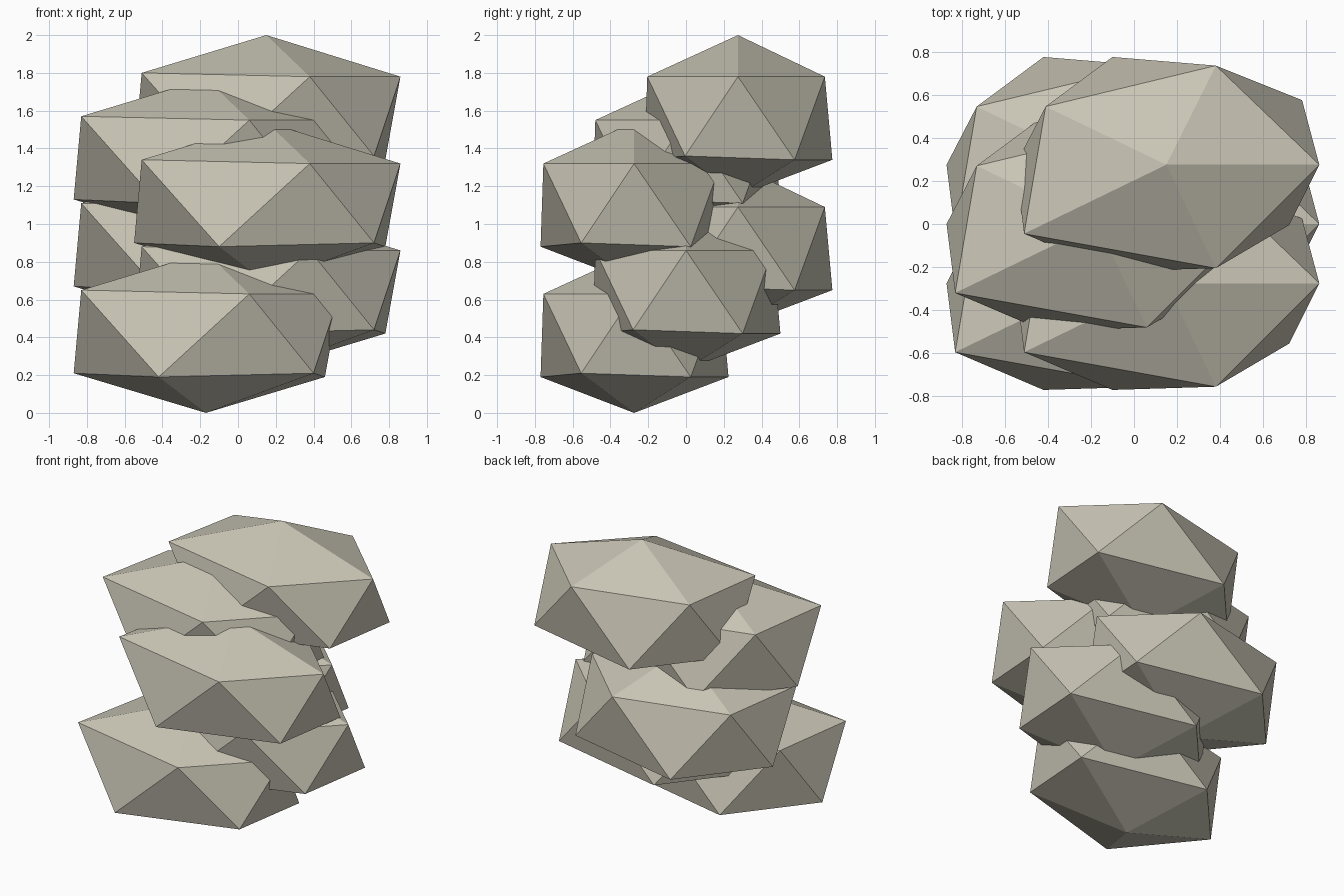
import bpy
import bmesh
from mathutils import Vector

cube = bpy.data.objects.get("Cube")
if cube:
    bpy.data.objects.remove(cube, do_unlink=True)

# Pale stone material
stone = bpy.data.materials.new("pale_stone")
stone.use_nodes = True
colour = (0.58, 0.555, 0.46, 1)
stone.diffuse_color = colour
stone.node_tree.nodes["Principled BSDF"].inputs["Base Color"].default_value = colour

# Boulder: an uneven, flattened twenty-sided rock made of two poles and two rings
HALF_HEIGHT = 0.425
POLES = [(-0.01, 0, HALF_HEIGHT), (-0.01, 0, -HALF_HEIGHT)]
UPPER_RING = [(0.7, 0, 0.205), (0.22, 0.46, 0.205), (-0.57, 0.27, 0.215),
              (-0.67, -0.32, 0.225), (0.22, -0.48, 0.205)]
LOWER_RING = [(-0.71, 0, -0.215), (-0.26, -0.495, -0.235), (0.56, -0.28, -0.215),
              (0.62, 0.3, -0.235), (-0.26, 0.5, -0.235)]


def make_boulder_mesh():
    bm = bmesh.new()
    for point in POLES + UPPER_RING + LOWER_RING:
        bm.verts.new(point)
    bmesh.ops.convex_hull(bm, input=bm.verts[:])
    bmesh.ops.recalc_face_normals(bm, faces=bm.faces[:])
    mesh = bpy.data.meshes.new("boulder")
    bm.to_mesh(mesh)
    bm.free()
    mesh.materials.append(stone)
    return mesh


# Stack of boulders, alternating sideways and stepping front to back as it rises
boulder_mesh = make_boulder_mesh()
STEP = Vector((0.16, 0.275, 0.23))
for level in range(6):
    side = 1 if level % 2 else -1
    depth = level % 3 - 1
    boulder = bpy.data.objects.new(f"boulder_{level + 1}", boulder_mesh)
    boulder.location = (side * STEP.x, depth * STEP.y, HALF_HEIGHT + level * STEP.z)
    bpy.context.collection.objects.link(boulder)
